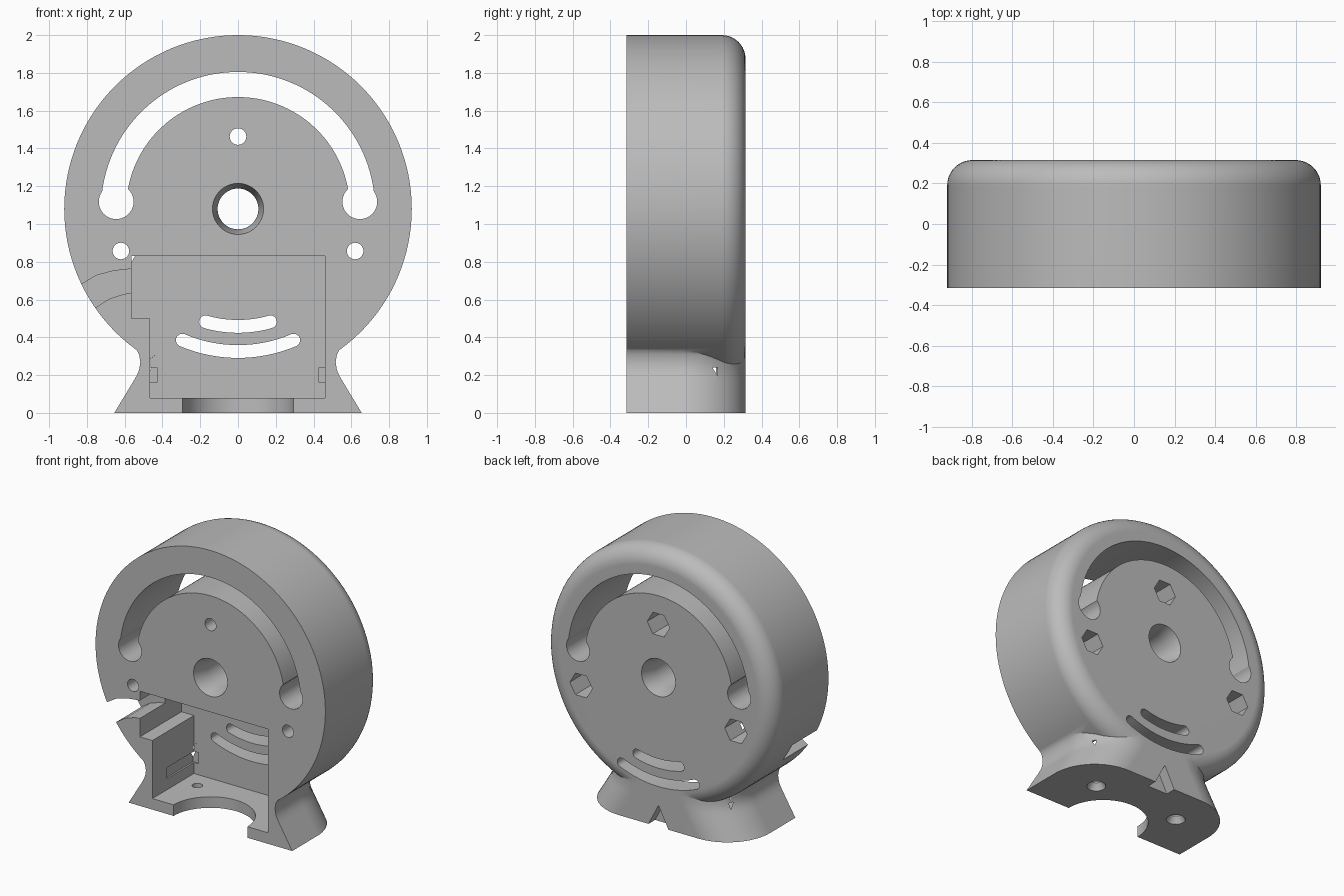
import bpy
import bmesh
from math import sin, cos, pi, radians
from mathutils import Vector

if "Cube" in bpy.data.objects:
    bpy.data.objects.remove(bpy.data.objects["Cube"])

FRONT, BACK, HUB = -0.315, 0.315, 1.08

grey = bpy.data.materials.new("plain grey")
grey.use_nodes = True
grey.diffuse_color = (0.5, 0.5, 0.5, 1)
grey.node_tree.nodes["Principled BSDF"].inputs["Base Color"].default_value = (0.5, 0.5, 0.5, 1)


def loft(name, rings):
    """Closed solid skinned through rings that share a point count."""
    bm = bmesh.new()
    loops = [[bm.verts.new(p) for p in ring] for ring in rings]
    n = len(loops[0])
    for a, b in zip(loops, loops[1:]):
        for i in range(n):
            j = (i + 1) % n
            bm.faces.new((a[i], a[j], b[j], b[i]))
    bm.faces.new(loops[0])
    bm.faces.new(loops[-1])
    bmesh.ops.recalc_face_normals(bm, faces=bm.faces)
    mesh = bpy.data.meshes.new(name)
    bm.to_mesh(mesh)
    bm.free()
    mesh.materials.append(grey)
    obj = bpy.data.objects.new(name, mesh)
    bpy.context.collection.objects.link(obj)
    return obj


def circle(r, x=0, z=0, n=32):
    return [(x + r * cos(2 * pi * i / n), z + r * sin(2 * pi * i / n)) for i in range(n)]


def at_y(points, y):
    return [Vector((x, y, z)) for x, z in points]


def at_z(points, z):
    return [Vector((x, y, z)) for x, y in points]


def prism(points, y0, y1):
    return loft("cutter", [at_y(points, y0), at_y(points, y1)])


def box(x0, x1, z0, z1, y0, y1):
    return prism([(x0, z0), (x1, z0), (x1, z1), (x0, z1)], y0, y1)


def arc(r, a0, a1, n):
    """Arc about the hub; angles in degrees."""
    angles = [radians(a0 + (a1 - a0) * i / n) for i in range(n + 1)]
    return [(r * cos(a), HUB + r * sin(a)) for a in angles]


def combine(target, tool, operation="DIFFERENCE"):
    mod = target.modifiers.new("combine", "BOOLEAN")
    mod.operation, mod.solver, mod.object = operation, "EXACT", tool
    bpy.context.view_layer.objects.active = target
    bpy.ops.object.modifier_apply(modifier=mod.name)
    bpy.data.objects.remove(tool)


# Round housing with a rounded rear rim
RIM, ROUND = 0.92, 0.125
rings = [at_y(circle(RIM, z=HUB, n=128), FRONT)]
for i in range(11):
    a = pi / 2 * i / 10
    rings.append(at_y(circle(RIM - ROUND + ROUND * cos(a), z=HUB, n=128),
                      BACK - ROUND + ROUND * sin(a)))
body = loft("housing", rings)


# Flared foot with rounded rear corners
def foot_outline(w, r=0.34, n=16):
    right = [(w - r + r * cos(pi / 2 * i / n), BACK - r + r * sin(pi / 2 * i / n))
             for i in range(n + 1)]
    left = [(-x, y) for x, y in reversed(right)]
    return [(w, FRONT)] + right + left + [(-w, FRONT)]


foot_rows = [(0, .655), (.17, .552), (.2, .535), (.23, .523), (.27, .517),
             (.31, .524), (.34, .54), (.37, .565), (.42, .6)]
foot = loft("foot", [at_z(foot_outline(w), z) for z, w in foot_rows])
combine(body, foot, "UNION")

# Stepped front cavity
combine(body, prism([(-.465, .08), (.46, .08), (.46, .83), (-.565, .83),
                     (-.565, .5), (-.465, .5)], -0.4, 0.16))

# Half-round opening in the floor
combine(body, loft("cutter", [at_z(circle(.295, 0, FRONT, 64), z) for z in (-0.1, 0.12)]))

# Cable channel through the side of the rim
combine(body, prism([(-.95, .63), (-.83, .68), (-.75, .728), (-.66, .752), (-.5, .77),
                     (-.5, .64), (-.6, .63), (-.68, .605), (-.75, .56), (-.88, .46)],
                    -0.4, -0.03))

# Large curved window with round ends
combine(body, prism(arc(.725, 4, 176, 72) + arc(.592, 176, 4, 72), -0.5, 0.5))
for side in (-1, 1):
    combine(body, prism(circle(.092, side * .645, 1.118, 40), -0.5, 0.5))


# Two small curved slots below the hub
def round_slot(r, half_angle, half_width):
    a0, a1 = 270 - half_angle, 270 + half_angle
    points = arc(r + half_width, a0, a1, 20)
    for end, turn in ((a1, 0), (a0, pi)):
        e = radians(end)
        cx, cz = r * cos(e), HUB + r * sin(e)
        points += [(cx + half_width * cos(e + turn + pi * i / 10),
                    cz + half_width * sin(e + turn + pi * i / 10)) for i in range(1, 10)]
        if turn == 0:
            points += arc(r - half_width, a1, a0, 20)
    return points


for r, half in ((.622, 16), (.755, 23)):
    combine(body, prism(round_slot(r, half, .034), -0.2, 0.5))

# Hub bore, tapered at both faces
bore = [(-.335, .14), (-.2, .108), (.2, .108), (.335, .14)]
combine(body, loft("cutter", [at_y(circle(r, z=HUB, n=48), y) for y, r in bore]))

# Bolt holes with hexagonal nut pockets at the rear
for x, z in ((0, 1.463), (-.62, .857), (.62, .857)):
    combine(body, prism(circle(.044, x, z, 24), -0.5, 0.3))
    combine(body, prism(circle(.09, x, z, 6), 0.06, 0.5))

for side in (-1, 1):
    # Countersunk screw holes in the floor
    screw = [(-.01, .065), (.01, .06), (.045, .035), (.12, .035)]
    combine(body, loft("cutter", [at_z(circle(r, side * .34, 0.02, 24), z) for z, r in screw]))
    # Latch grooves in the cavity walls
    combine(body, box(side * .43, side * .477, .16, .24, -0.15, 0.168))

# Pointed notch at the rear of the foot
combine(body, prism([(-.09, -.02), (.09, -.02), (0, .155)], 0.24, 0.5))

# Tidy flat areas, then smooth the curved ones
bm = bmesh.new()
bm.from_mesh(body.data)
bmesh.ops.remove_doubles(bm, verts=bm.verts, dist=0.0002)
bmesh.ops.dissolve_limit(bm, angle_limit=radians(0.3), verts=bm.verts, edges=bm.edges)
bmesh.ops.triangulate(bm, faces=[f for f in bm.faces if len(f.verts) > 4])
bm.to_mesh(body.data)
bm.free()
bpy.ops.object.select_all(action="DESELECT")
body.select_set(True)
bpy.context.view_layer.objects.active = body
bpy.ops.object.shade_smooth_by_angle(angle=radians(30))
weighted = body.modifiers.new("weighted normals", "WEIGHTED_NORMAL")
weighted.keep_sharp = True
